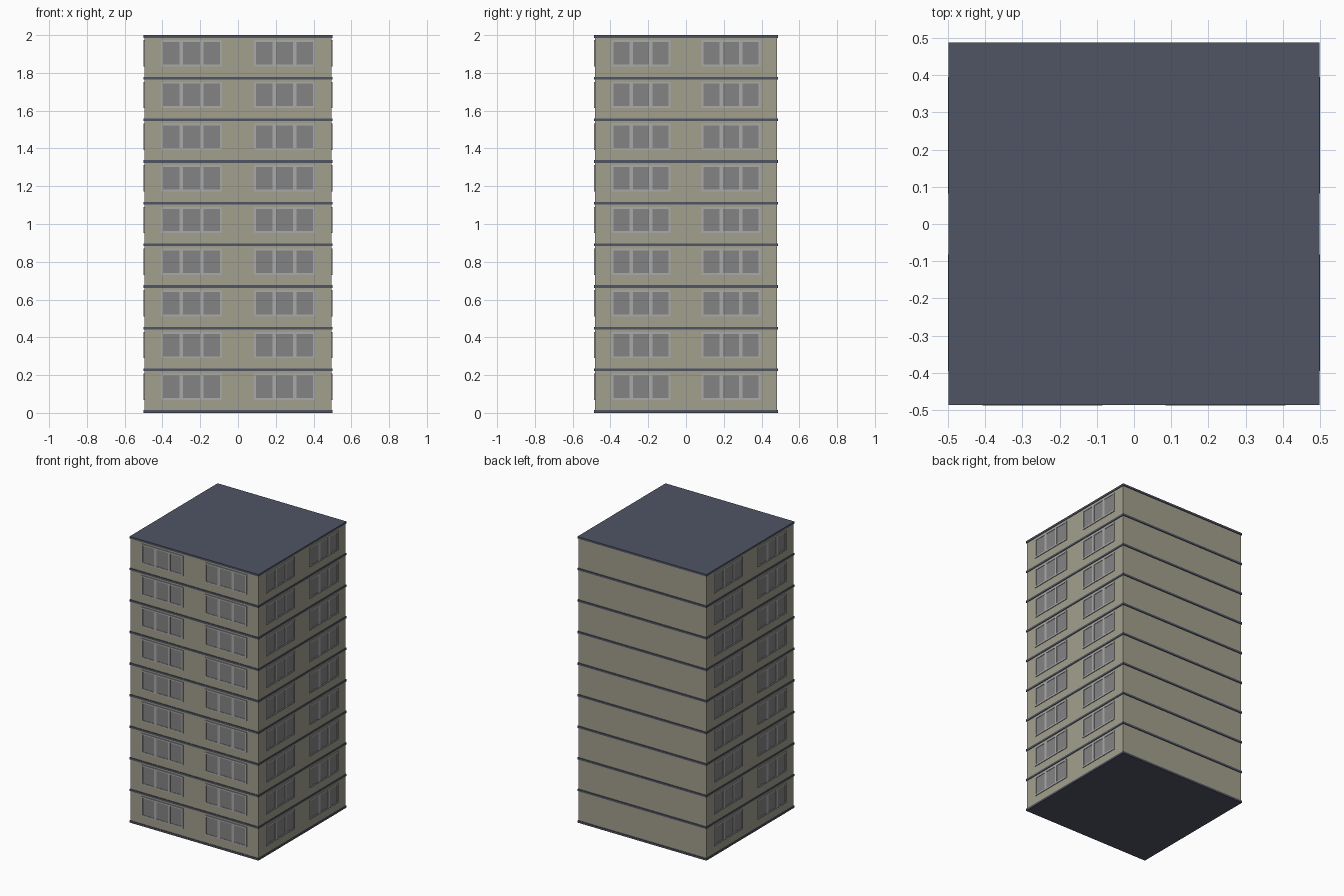
import bpy, bmesh
from mathutils import Matrix, Vector
from math import radians

if "Cube" in bpy.data.objects:
    bpy.data.objects.remove(bpy.data.objects["Cube"])

def material(name, rgb):
    m = bpy.data.materials.new(name)
    m.diffuse_color = (*rgb, 1)
    m.use_nodes = True
    m.node_tree.nodes["Principled BSDF"].inputs["Base Color"].default_value = m.diffuse_color
    return m

WALL = material("wall_plaster", (0.36, 0.35, 0.27))
SLAB = material("slab_blue", (0.08, 0.09, 0.13))
FRAME = material("frame_grey", (0.40, 0.40, 0.40))
GLASS = material("glass_grey", (0.23, 0.23, 0.23))

def add_box(bm, lo, hi, m=Matrix()):
    lo, hi = Vector(lo), Vector(hi)
    mat = m @ Matrix.Translation((lo + hi) / 2) @ Matrix.Diagonal((*(hi - lo), 1))
    bmesh.ops.create_cube(bm, size=1, matrix=mat)

def finish(bm, name, mat):
    me = bpy.data.meshes.new(name)
    bm.to_mesh(me)
    bm.free()
    me.materials.append(mat)
    bpy.context.collection.objects.link(bpy.data.objects.new(name, me))

FLOORS, T = 9, 0.014
STEP = (2 - T) / FLOORS
WX, WY = 0.495, 0.482          # wall half sizes

# Storey walls between the floor slabs
bm = bmesh.new()
for i in range(FLOORS):
    add_box(bm, (-WX, -WY, i * STEP + T), (WX, WY, (i + 1) * STEP))
finish(bm, "walls", WALL)

# Floor slabs and roof, projecting slightly
bm = bmesh.new()
for i in range(FLOORS + 1):
    add_box(bm, (-0.499, -0.486, i * STEP), (0.499, 0.487, i * STEP + T))
finish(bm, "floor_slabs", SLAB)

# Triple windows: local x along the wall, local -y outwards
def windows(side, angle, dist, scale):
    frame, glass = bmesh.new(), bmesh.new()
    m = Matrix.Rotation(radians(angle), 4, 'Z') @ Matrix.Translation((0, -dist, 0))
    for i in range(FLOORS):
        z0, z1 = i * STEP + 0.069, i * STEP + 0.208
        for s in (-1, 1):
            c, hw, b = s * 0.246 * scale, 0.161 * scale, 0.01
            # head and sill
            add_box(frame, (c - hw, -0.005, z0), (c + hw, 0.004, z0 + b), m)
            add_box(frame, (c - hw, -0.005, z1 - b), (c + hw, 0.004, z1), m)
            # jambs and mullions
            third = 2 * hw / 3
            for k, w in enumerate((0.01, 0.018, 0.018, 0.01)):
                x = c - hw + k * third
                x0 = x if k == 0 else x - w if k == 3 else x - w / 2
                add_box(frame, (x0, -0.005, z0 + b), (x0 + w, 0.004, z1 - b), m)
            add_box(glass, (c - hw + 0.005, -0.002, z0 + 0.005),
                    (c + hw - 0.005, 0.002, z1 - 0.005), m)
    finish(frame, side + "_window_frames", FRAME)
    finish(glass, side + "_window_panes", GLASS)

windows("front", 0, WY, 1.0)
windows("right", 90, WX, 0.97)
windows("left", -90, WX, 0.97)
